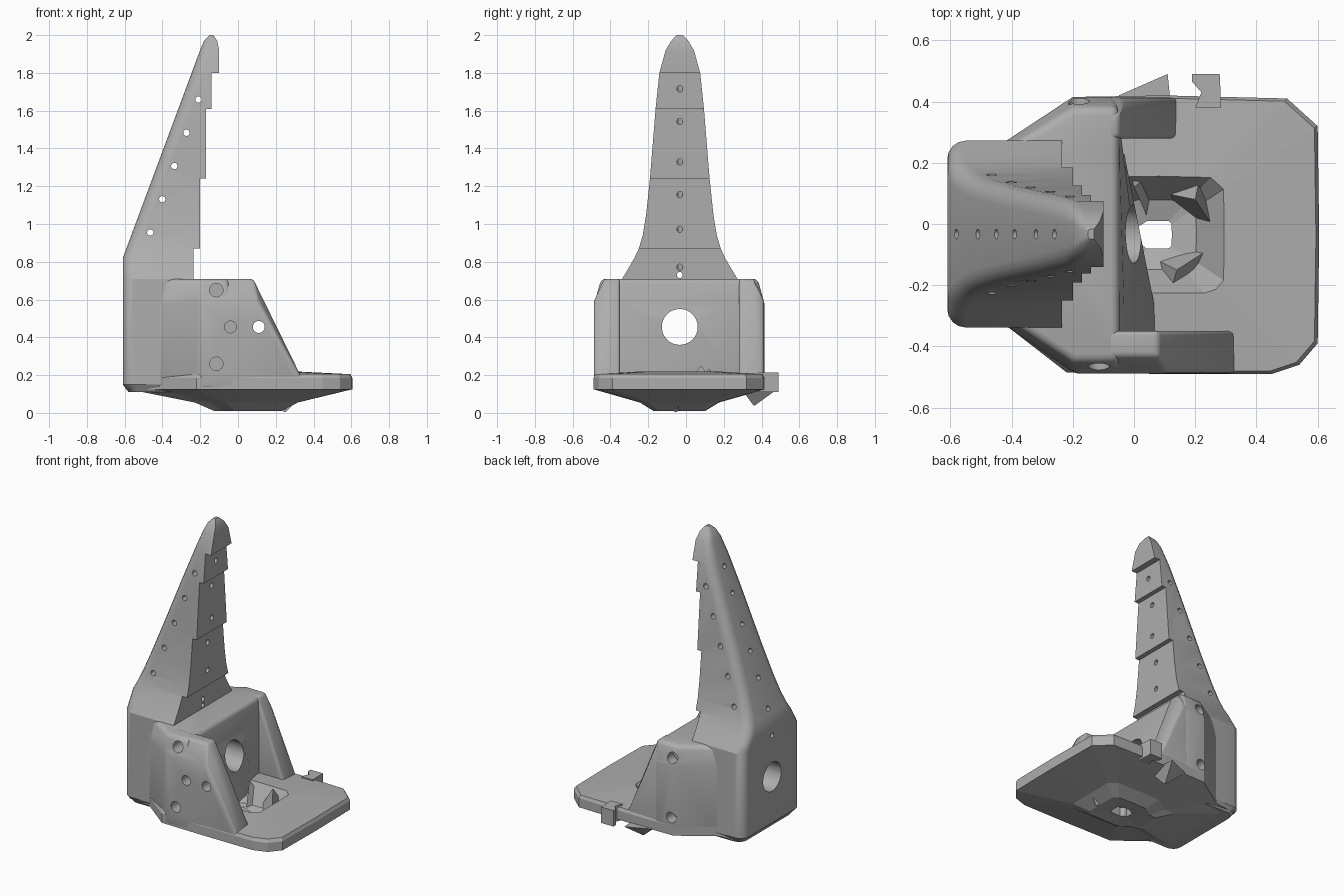
import bpy, bmesh, math
from mathutils import Vector

cube = bpy.data.objects.get("Cube")
if cube:
    bpy.data.objects.remove(cube, do_unlink=True)

grey = bpy.data.materials.new("plain grey")
grey.use_nodes = True
COLOR = (0.42, 0.42, 0.42, 1)
grey.diffuse_color = COLOR
grey.node_tree.nodes["Principled BSDF"].inputs["Base Color"].default_value = COLOR
MID = -0.033  # y of the symmetry plane


def loft(name, rings, closed=False, bevel=0):
    """Skin rings of equal length; closed joins the last ring to the first."""
    bm = bmesh.new()
    loops = [[bm.verts.new(p) for p in ring] for ring in rings]
    n = len(loops[0])
    pairs = list(zip(loops, loops[1:]))
    if closed:
        pairs.append((loops[-1], loops[0]))
    else:
        bm.faces.new(loops[0])
        bm.faces.new(loops[-1])
    for a, b in pairs:
        for i in range(n):
            j = (i + 1) % n
            bm.faces.new((a[i], a[j], b[j], b[i]))
    bmesh.ops.recalc_face_normals(bm, faces=bm.faces)
    mesh = bpy.data.meshes.new(name)
    bm.to_mesh(mesh)
    bm.free()
    mesh.materials.append(grey)
    obj = bpy.data.objects.new(name, mesh)
    bpy.context.collection.objects.link(obj)
    if bevel:
        mod = obj.modifiers.new("Bevel", 'BEVEL')
        mod.width, mod.segments, mod.limit_method = bevel, 3, 'ANGLE'
        mod.angle_limit = math.radians(35)
        apply_all(obj)
    return obj


def select(obj):
    bpy.ops.object.select_all(action='DESELECT')
    obj.select_set(True)
    bpy.context.view_layer.objects.active = obj


def apply_all(obj):
    select(obj)
    for mod in list(obj.modifiers):
        bpy.ops.object.modifier_apply(modifier=mod.name)


def drill(obj, holes):
    """Cut round holes given as (start, direction, length, radius)."""
    for start, direction, length, radius in holes:
        d = Vector(direction).normalized()
        bpy.ops.mesh.primitive_cylinder_add(
            vertices=32 if radius > 0.05 else 14, radius=radius, depth=length,
            location=Vector(start) + d * length / 2,
            rotation=d.to_track_quat('Z', 'Y').to_euler())
        cutter = bpy.context.object
        cutter.hide_render = True
        mod = obj.modifiers.new("Hole", 'BOOLEAN')
        mod.operation, mod.solver, mod.object = 'DIFFERENCE', 'EXACT', cutter
        apply_all(obj)
        bpy.data.objects.remove(cutter, do_unlink=True)


def at_z(points, z):
    return [(x, y, z) for x, y in points]


# Tower with rounded back corners and a stepped front
def tower_ring(z, back, front, w):
    r = min(0.06, w * 0.55, (front - back) * 0.6)
    arc = [(back + r - r * math.sin(a), w - r + r * math.cos(a))
           for a in [i * math.pi / 8 for i in range(5)]]
    half = [(front, w)] + arc
    pts = half + [(x, -y) for x, y in reversed(half)]
    return [(x, y + MID, z) for x, y in pts]


def slope_x(z):
    return -0.61 + max(0, z - 0.82) * 0.372


rings = [tower_ring(0.11, -0.58, -0.235, 0.28), tower_ring(0.15, -0.61, -0.235, 0.305)]
levels = [(0.71, -0.235, 0.305), (0.76, -0.235, 0.275), (0.82, -0.235, 0.24),
          (0.87, -0.235, 0.217), (0.87, -0.2, 0.217), (0.94, -0.2, 0.196),
          (1.05, -0.2, 0.178), (1.24, -0.2, 0.158), (1.24, -0.17, 0.158),
          (1.61, -0.17, 0.128), (1.61, -0.14, 0.128), (1.8, -0.14, 0.108),
          (1.8, -0.1, 0.108), (1.92, -0.1, 0.075)]
rings += [tower_ring(z, slope_x(z), front, w) for z, front, w in levels]
rings += [tower_ring(1.97, -0.18, -0.11, 0.045), tower_ring(2.0, -0.15, -0.13, 0.016)]
tower = loft("tower", rings)
bore = ((-0.8, MID, 0.455), (1, 0, 0), 1.2, 0.095)
holes = [bore, ((-0.7, MID, 0.73), (1, 0, 0), 0.6, 0.016)]
for x in (-0.58, -0.51, -0.45, -0.39, -0.32, -0.26):
    z = 0.82 + (x + 0.61) / 0.372
    holes.append(((x - 0.19, MID, z + 0.07), (0.937, 0, -0.35), 0.8, 0.016))
for i in range(5):
    holes.append(((-0.465 + i * 0.064, -0.5, 0.955 + i * 0.176), (0, 1, 0), 1, 0.017))
drill(tower, holes)

# Flared housing joining the tower to the cheeks
low = [(-0.5, -0.33), (-0.42, -0.33), (-0.2, -0.485), (0.0, -0.485), (0.09, -0.35),
       (-0.04, 0.27), (-0.05, 0.415), (-0.2, 0.415), (-0.42, 0.27), (-0.5, 0.27)]
mid = [(min(x, -0.03), y) for x, y in low]
top = [(min(x, -0.05), MID + (y - MID) * 0.92) for x, y in low]
housing = loft("housing", [at_z(low, 0.13), at_z(mid, 0.58), at_z(top, 0.71)], bevel=0.025)
side_holes = [((x, -0.6, z), (0, 1, 0), 0.3, r) for x, z, r in
              ((-0.04, 0.455, 0.032), (0.11, 0.455, 0.032),
               (-0.115, 0.65, 0.036), (-0.115, 0.26, 0.036))]
back_holes = [((-0.18, 0.34, z), (0, 1, 0), 0.2, 0.035) for z in (0.63, 0.24)]
drill(housing, [bore] + side_holes + back_holes)


# Cheeks with a raked front edge
def cheek(name, inner, outer, x_top, x_foot):
    def profile(y, drop):
        z = 0.71 - drop
        x = x_top + (x_foot - x_top) * drop / 0.51 - drop * 0.25
        return [(-0.2, y, 0.13), (-0.2, y, z), (x, y, z), (x_foot, y, 0.2), (x_foot, y, 0.13)]
    shoulder = inner + (outer - inner) * 0.6
    return loft(name, [profile(inner, 0), profile(shoulder, 0), profile(outer, 0.12)],
                bevel=0.015)


drill(cheek("front_cheek", -0.35, -0.488, 0.08, 0.33), side_holes)
drill(cheek("back_cheek", 0.28, 0.413, -0.05, 0.14), back_holes)

# Base plate with a shallow keel, a sunken basin and an opening
outline = [(-0.58, -0.31), (-0.42, -0.33), (-0.22, -0.485), (0.1, -0.49), (0.45, -0.49),
           (0.54, -0.46), (0.6, -0.39), (0.605, -0.04), (0.6, 0.32), (0.5, 0.41),
           (0.1, 0.42), (-0.2, 0.415), (-0.42, 0.27), (-0.58, 0.25)]
CENTRE = Vector((0.07, -0.035))


def base_ring(k, z):
    return at_z([CENTRE.lerp(Vector(p), k) for p in outline], z)


steps = [(0.98, 0.205), (1, 0.185), (1, 0.125), (0.46, 0.055), (0.3, 0.01), (0.1, 0.02),
         (0.1, 0.08), (0.25, 0.1), (0.42, 0.22)]
loft("base_plate", [base_ring(k, z) for k, z in steps], closed=True)


# Broken ridges round the opening
def shard(name, base, tip, z0, z1):
    loft(name, [at_z(base, z0), at_z([Vector(tip).lerp(Vector(p), 0.04) for p in base], z1)])


shard("left_ridge", [(0.1, 0.1), (0.22, 0.18), (0.28, -0.04)], (0.2, 0.08), 0.1, 0.245)
shard("wall_ridge", [(-0.02, 0.2), (0.07, 0.18), (0.04, 0.03)], (0.0, 0.12), 0.1, 0.23)
shard("right_ridge", [(0.08, -0.12), (0.28, -0.06), (0.1, -0.29)], (0.14, -0.15), 0.08, 0.2)
shard("keel_ridge", [(0.12, -0.1), (0.33, -0.02), (0.14, 0.1)], (0.25, -0.06), 0.08, 0.005)

# Fin and clip on the back edge
shard("back_fin", [(-0.05, 0.42), (0.11, 0.49), (0.13, 0.29)], (0.06, 0.36), 0.13, 0.04)
clip = [(0.19, 0.49), (0.28, 0.49), (0.285, 0.38), (0.2, 0.38), (0.22, 0.43), (0.19, 0.465)]
loft("back_clip", [at_z(clip, 0.11), at_z(clip, 0.215)])

for obj in list(bpy.context.scene.objects):
    if obj.type == 'MESH' and obj.name not in ("base_plate",) and "ridge" not in obj.name:
        select(obj)
        bpy.ops.object.shade_smooth_by_angle(angle=math.radians(30))
